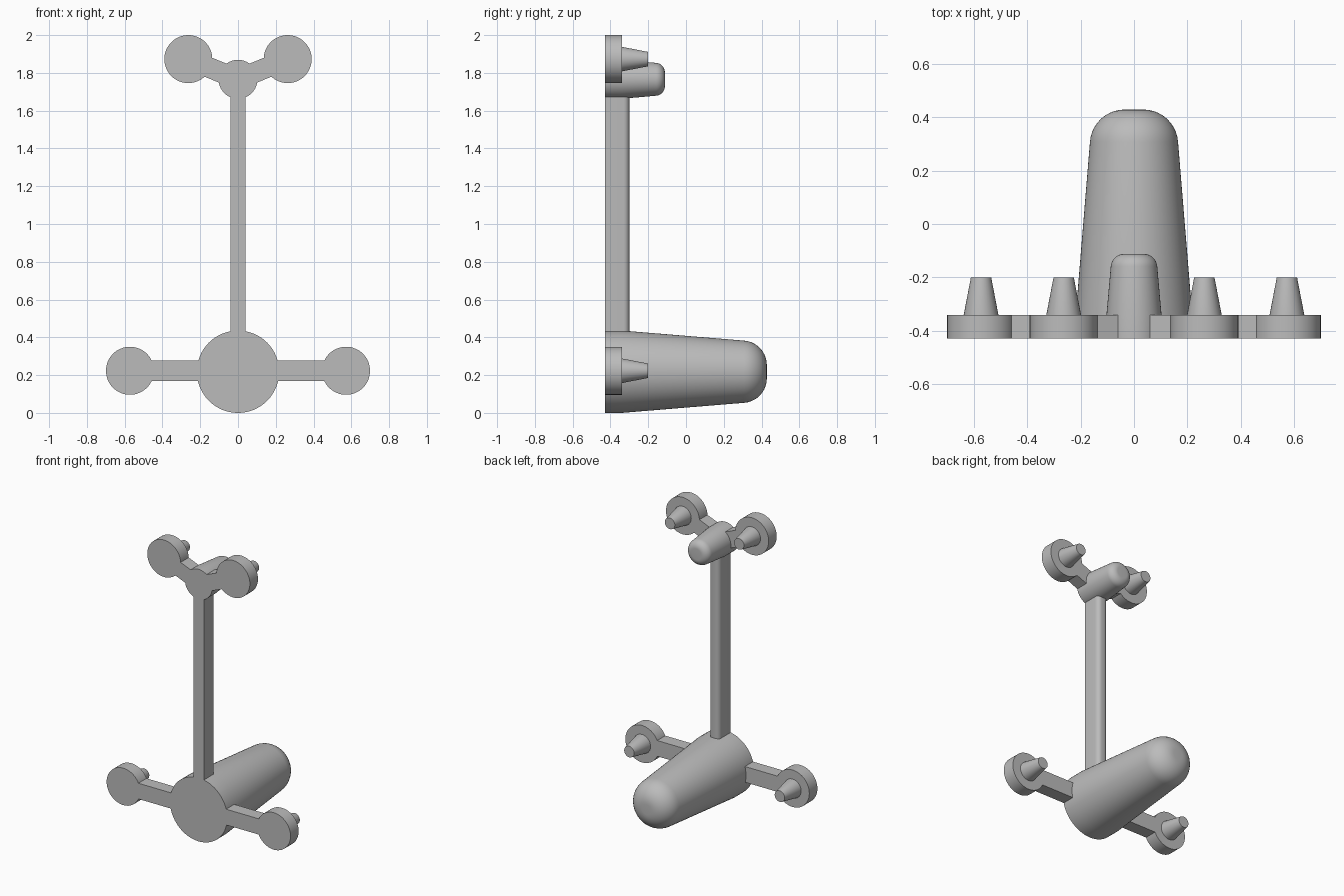
import bpy, bmesh, math
from mathutils import Vector, Matrix

cube = bpy.data.objects.get("Cube")
if cube:
    bpy.data.objects.remove(cube, do_unlink=True)

FRONT = -0.428       # flat front plane shared by every part
PLATE = -0.34        # back of the thin plate layer

grey = bpy.data.materials.new("plain grey")
grey.use_nodes = True
grey.diffuse_color = (0.5, 0.5, 0.5, 1)
grey.node_tree.nodes["Principled BSDF"].inputs["Base Color"].default_value = (0.5, 0.5, 0.5, 1)


def finish(bm, name):
    bmesh.ops.recalc_face_normals(bm, faces=bm.faces)
    mesh = bpy.data.meshes.new(name)
    bm.to_mesh(mesh)
    bm.free()
    mesh.materials.append(grey)
    obj = bpy.data.objects.new(name, mesh)
    bpy.context.collection.objects.link(obj)
    bpy.ops.object.select_all(action='DESELECT')
    obj.select_set(True)
    bpy.context.view_layer.objects.active = obj
    bpy.ops.object.shade_smooth_by_angle(angle=math.radians(30))
    return obj


def lathe(name, x, z, profile, segments=64):
    """Spin (radius, y) points about a front-to-back axis."""
    bm = bmesh.new()
    verts = [bm.verts.new((r, y, 0)) for r, y in profile]
    edges = [bm.edges.new(pair) for pair in zip(verts, verts[1:])]
    bmesh.ops.spin(bm, geom=verts + edges, axis=(0, 1, 0), cent=(0, 0, 0),
                   angle=math.tau, steps=segments, use_duplicate=False)
    bmesh.ops.remove_doubles(bm, verts=bm.verts, dist=1e-5)
    bmesh.ops.translate(bm, verts=bm.verts, vec=(x, 0, z))
    return finish(bm, name)


def peg_profile(r_base, r_end, y_end, fillet):
    """Short straight base, tapered body and rounded tip."""
    pts = [(0, FRONT), (r_base, FRONT), (r_base, PLATE)]
    for i in range(11):
        a = math.radians(4 + 8.6 * i)
        pts.append((r_end - fillet + fillet * math.cos(a),
                    y_end - fillet + fillet * math.sin(a)))
    return pts + [(0, y_end)]


def bar(name, start, end, half_width):
    """Flat plate bar between two (x, z) points."""
    a, b = Vector((start[0], 0, start[1])), Vector((end[0], 0, end[1]))
    d = b - a
    mid = (a + b) / 2
    mid.y = (FRONT + PLATE) / 2
    bm = bmesh.new()
    bmesh.ops.create_cube(bm, size=1, matrix=Matrix.Translation(mid)
                          @ Matrix.Rotation(-math.atan2(d.z, d.x), 4, 'Y')
                          @ Matrix.Diagonal((d.length, PLATE - FRONT, 2 * half_width, 1)))
    return finish(bm, name)


# Large lower peg and small upper peg
LOW, HIGH = 0.218, 1.766
lathe("lower_peg", 0, LOW, peg_profile(0.218, 0.165, 0.428, 0.13))
lathe("upper_peg", 0, HIGH, peg_profile(0.103, 0.087, -0.112, 0.05))

# Upright post with a rounded back
bm = bmesh.new()
bmesh.ops.create_cube(bm, size=1, matrix=Matrix.Translation((0, (FRONT - 0.3) / 2, 1.0))
                      @ Matrix.Diagonal((0.08, -0.3 - FRONT, HIGH - LOW - 0.1, 1)))
back = [e for e in bm.edges if all(v.co.y > -0.31 for v in e.verts)
        and abs(e.verts[0].co.z - e.verts[1].co.z) > 0.5]
bmesh.ops.bevel(bm, geom=back, offset=0.03, segments=6, profile=0.5, affect='EDGES')
finish(bm, "post")

# Discs with tapered pins, joined to the pegs by flat arms
PIN = [(0, PLATE - 0.01), (0.065, PLATE - 0.01), (0.065, PLATE), (0.038, -0.2), (0, -0.2)]
DISC = [(0, FRONT), (0.127, FRONT), (0.127, PLATE), (0, PLATE)]
for side, s in (("left", 1), ("right", -1)):
    for level, x, z, hub in (("lower", 0.572, 0.223, 0.223), ("upper", 0.263, 1.873, HIGH)):
        lathe(f"{level}_{side}_disc", s * x, z, DISC)
        lathe(f"{level}_{side}_pin", s * x, z, PIN, 32)
        bar(f"{level}_{side}_arm", (0, hub), (s * x, z), 0.054)
